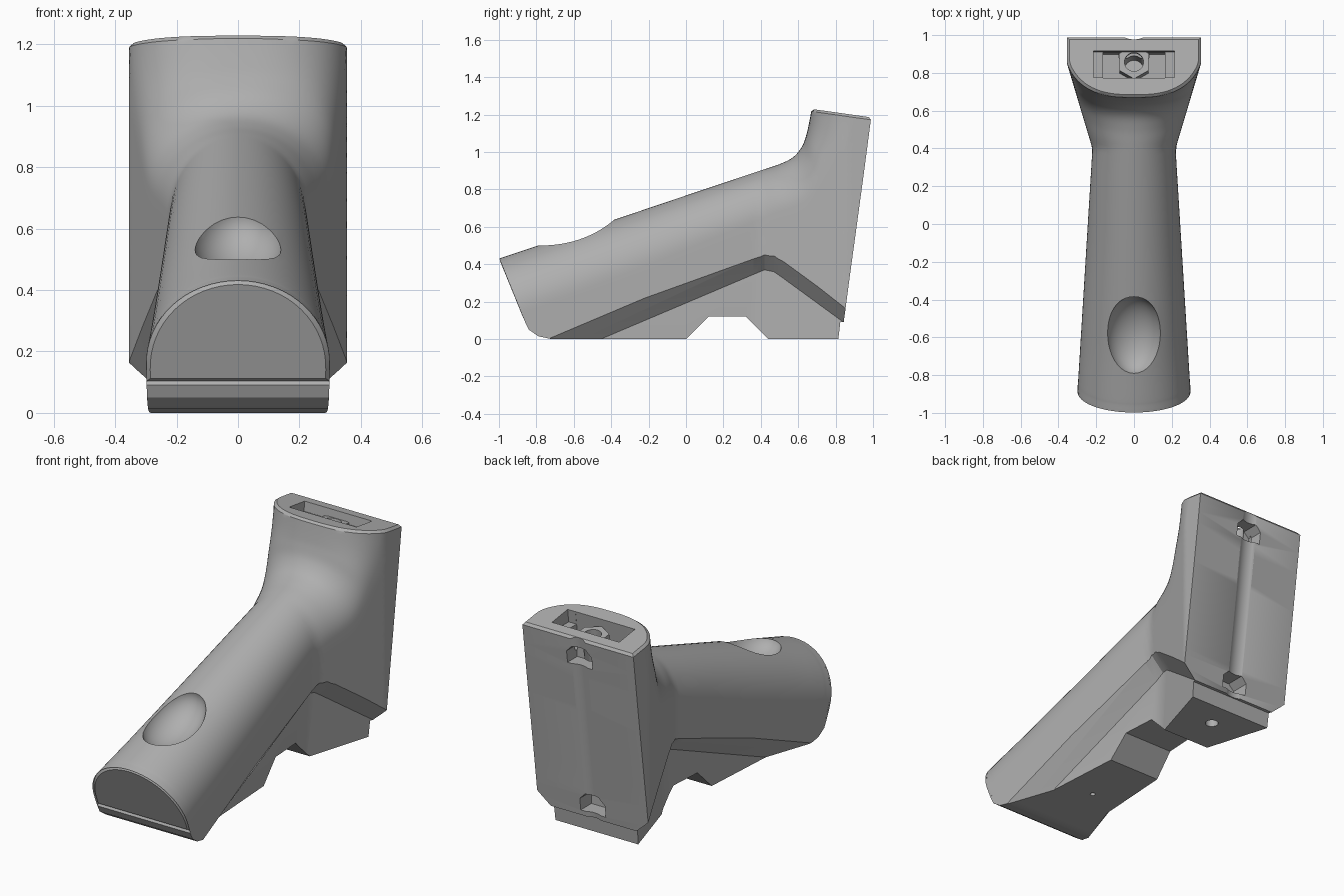
import bpy, bmesh, math
from mathutils import Matrix, Vector

old = bpy.data.objects.get("Cube")
if old:
    bpy.data.objects.remove(old)

grey = bpy.data.materials.new("mid grey")
grey.use_nodes = True
colour = (0.43, 0.43, 0.43, 1)
grey.diffuse_color = colour
grey.node_tree.nodes["Principled BSDF"].inputs["Base Color"].default_value = colour


def finish(name, bm):
    bmesh.ops.recalc_face_normals(bm, faces=bm.faces)
    mesh = bpy.data.meshes.new(name)
    bm.to_mesh(mesh)
    bm.free()
    mesh.materials.append(grey)
    obj = bpy.data.objects.new(name, mesh)
    bpy.context.collection.objects.link(obj)
    return obj


def loft(name, rings):
    bm = bmesh.new()
    loops = [[bm.verts.new(p) for p in ring] for ring in rings]
    n = len(loops[0])
    for a, b in zip(loops, loops[1:]):
        for i in range(n):
            j = (i + 1) % n
            bm.faces.new((a[i], a[j], b[j], b[i]))
    bm.faces.new(loops[0])
    bm.faces.new(loops[-1])
    return finish(name, bm)


def side_prism(name, points, half):
    return loft(name, [[(x, y, z) for y, z in points] for x in (-half, half)])


def cylinder(name, radius, length, centre, tilt=0, sides=32):
    bm = bmesh.new()
    place = Matrix.Translation(centre) @ Matrix.Rotation(tilt, 4, 'X')
    bmesh.ops.create_cone(bm, cap_ends=True, segments=sides, radius1=radius,
                          radius2=radius, depth=length, matrix=place)
    return finish(name, bm)


def combine(target, tool, operation='DIFFERENCE'):
    mod = target.modifiers.new("bool", 'BOOLEAN')
    mod.operation, mod.solver, mod.object = operation, 'EXACT', tool
    bpy.context.view_layer.objects.active = target
    bpy.ops.object.modifier_apply(modifier=mod.name)
    bpy.data.objects.remove(tool)


def half_width(y):
    # grip tapers back to a waist, then flares to the mounting plate
    if y < 0.4:
        return 0.22 + 0.0615 * (0.4 - y)
    return min(0.355, 0.22 + 0.3 * (y - 0.4))


# Section keys: top y, top z, base y, base z, arch depth, arch exponent
keys = [
    (-1, .43, -.865, .1, .3, 2), (-.985, .435, -.84, .05, .3, 2),
    (-.96, .443, -.79, .015, .3, 2), (-.92, .457, -.72, 0, .3, 2),
    (-.72, .524, -.52, 0, .3, 2), (-.2, .7, 0, 0, .28, 2),
    (.1, .801, .3, 0, .26, 2), (.3, .868, .5, 0, .25, 2),
    (.42, .908, .68, 0, .24, 2), (.5, .935, .831, 0, .24, 2),
    (.57, .97, .85, .14, .24, 2.1), (.618, 1.025, .875, .33, .24, 2.3),
    (.643, 1.09, .912, .6, .24, 2.6), (.657, 1.15, .95, .88, .23, 2.7),
    (.672, 1.23, .99, 1.185, .22, 2.8)]


def section(key, inset=0):
    ty, tz, by, bz, depth, power = key
    top, base = Vector((ty, tz)), Vector((by, bz))
    down = (base - top).normalized()
    top, base = top + down * inset, base - down * inset
    length = (base - top).length
    rows = []
    for i in range(17):
        a = math.pi / 2 * i / 16
        rows.append((depth * (1 - max(math.cos(a), 0) ** (2 / power)),
                     math.sin(a) ** (2 / power)))
    rows += [(depth + (length - depth) * i / 12, 1) for i in range(1, 13)]
    side = []
    for d, arch in rows:
        y, z = top + down * d
        side.append(((half_width(y) - inset) * arch, y, z))
    return side + [(-x, y, z) for x, y, z in reversed(side[1:])]


def blend(a, b, c, d, t):
    return 0.5 * (2 * b + (c - a) * t + (2 * a - 5 * b + 4 * c - d) * t * t
                  + (3 * b - a - 3 * c + d) * t ** 3)


# Main body: fan of arched sections from grip end to upright top
stations = []
for i in range(len(keys) - 1):
    quad = [keys[max(i - 1, 0)], keys[i], keys[i + 1], keys[min(i + 2, len(keys) - 1)]]
    for s in range(5):
        t = s / 5
        stations.append([quad[1][c] * (1 - t) + quad[2][c] * t if c in (2, 3)
                         else blend(*[q[c] for q in quad], t) for c in range(6)])
stations.append(keys[-1])
rings = [section(s) for s in stations]
rim = 0.013
rings[0] = section(stations[0], rim)
rings[-1] = section(stations[-1], rim)
rings.insert(1, [(x, y + rim, z + rim * .3) for x, y, z in section(stations[0])])
rings.insert(-1, [(x, y - rim * .14, z - rim) for x, y, z in section(stations[-1])])
body = loft("handle_body", rings)

# Sloping undercut along both sides: y, upper edge, lower edge
skirt = [(-.95, -.09, -.21), (.36, .428, .345), (.42, .45, .37), (.47, .445, .36),
         (.52, .415, .325), (.85, .166, .084), (.95, .09, .01)]
inset, reach = 0.08, 0.1
for sign in (-1, 1):
    cuts = []
    for y, upper, lower in skirt:
        w = half_width(y)
        high = upper + (upper - lower) * reach / inset
        cuts.append([(sign * x, y, z) for x, z in (
            (w + reach, high), (w - inset, lower), (w - inset, -.3), (w + reach, -.3))])
    combine(body, loft("undercut", cuts))

# Step under the back plate and notch in the underside
combine(body, side_prism("back_step", [(.803, -.1), (.825, .09), (.95, .09), (.95, -.1)], .5))
combine(body, side_prism("notch", [(-.02, -.02), (.12, .12), (.32, .12), (.46, -.02)], .5))

# Thumb scoop
bm = bmesh.new()
bmesh.ops.create_uvsphere(
    bm, u_segments=40, v_segments=24, radius=1,
    matrix=Matrix.Translation((0, -.59, .575)) @ Matrix.Rotation(.32, 4, 'X')
    @ Matrix.Diagonal((.15, .215, .13, 1)))
combine(body, finish("thumb_scoop", bm))

# Shallow groove down the back plate
lean = -math.atan2(.145, 1.085)
combine(body, cylinder("groove", .1, 1.6, (0, 1.005, .64), lean, 48))

# Stepped top pocket with hexagonal boss and screw hole
combine(body, side_prism("pocket", [(.785, 1.3), (.93, 1.3), (.897, 1.06), (.753, 1.06)], .165))
combine(body, side_prism("pocket_wings", [(.785, 1.3), (.93, 1.3), (.91, 1.14), (.765, 1.14)], .215))
combine(body, cylinder("boss", .09, .12, (0, .85, 1.1), lean, 6), 'UNION')
combine(body, cylinder("screw_hole", .05, .5, (0, .85, 1.1), lean))

# Nut slots in the back plate
slot = [(-.08, -.05), (.08, -.05), (.08, .02), (.045, .055), (-.045, .055), (-.08, .02)]
for z, y in ((1.07, .88), (.17, .75)):
    combine(body, loft("nut_slot", [[(px, d, z + pz) for px, pz in slot] for d in (y, y + .3)]))

# Screw holes in the underside
combine(body, cylinder("rear_hole", .035, .3, (0, .66, 0)))
combine(body, cylinder("front_hole", .014, .2, (0, -.35, 0), 0, 16))

bpy.ops.object.select_all(action='DESELECT')
body.select_set(True)
bpy.context.view_layer.objects.active = body
bpy.ops.object.shade_smooth_by_angle(angle=math.radians(28))
